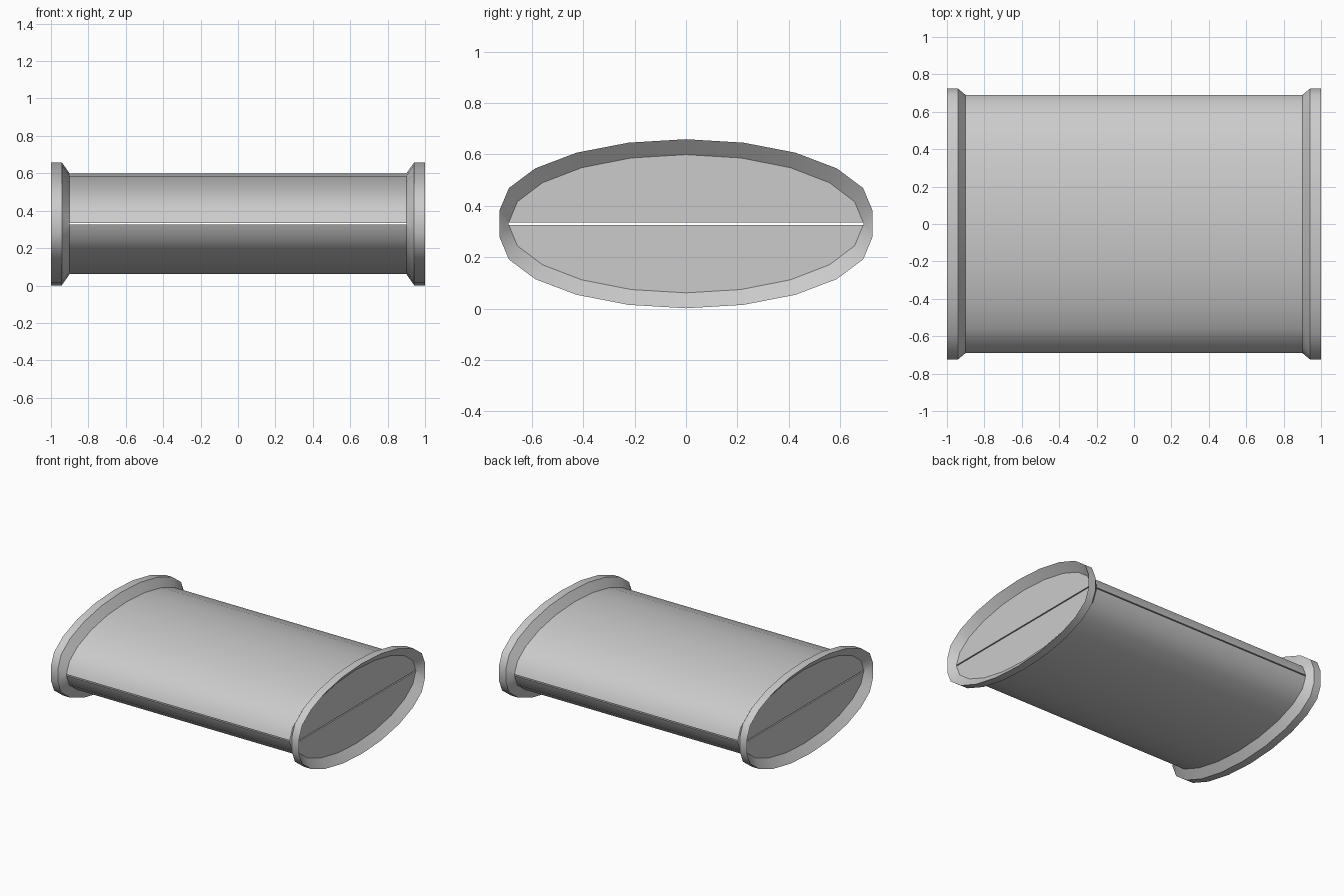
import bpy, bmesh, math

if "Cube" in bpy.data.objects:
    bpy.data.objects.remove(bpy.data.objects["Cube"])

CZ = 0.33      # height of the split line
SEG = 10       # segments per half ellipse


def arc(ry, rz, offset, side):
    """Half ellipse in (y, z), lifted away from the split line."""
    pts = []
    for i in range(SEG + 1):
        a = math.pi * i / SEG
        pts.append((side * ry * math.cos(a), CZ + side * (offset + rz * math.sin(a))))
    return pts


def finish(name, bm):
    bmesh.ops.recalc_face_normals(bm, faces=bm.faces)
    me = bpy.data.meshes.new(name)
    bm.to_mesh(me)
    bm.free()
    ob = bpy.data.objects.new(name, me)
    bpy.context.collection.objects.link(ob)
    bpy.ops.object.select_all(action='DESELECT')
    ob.select_set(True)
    bpy.context.view_layer.objects.active = ob
    bpy.ops.object.shade_smooth_by_angle(angle=math.radians(31))


def bridge(bm, a, b):
    n = len(a)
    for i in range(n):
        j = (i + 1) % n
        bm.faces.new((a[i], a[j], b[j], b[i]))


def body_half(name, side):
    bm = bmesh.new()
    pts = arc(0.69, 0.265, 0.004, side)
    ends = [[bm.verts.new((x, y, z)) for y, z in pts] for x in (-0.95, 0.95)]
    bridge(bm, *ends)
    for e in ends:
        bm.faces.new(e)
    finish(name, bm)


def flange(name, sx):
    inner = arc(0.69, 0.265, 0.004, 1) + arc(0.69, 0.265, 0.004, -1)
    outer = arc(0.725, 0.275, 0.054, 1) + arc(0.725, 0.275, 0.054, -1)
    bm = bmesh.new()
    profile = ((0.9, inner), (0.942, outer), (1.0, outer), (0.95, inner))
    loops = [[bm.verts.new((sx * x, y, z)) for y, z in pts] for x, pts in profile]
    for a, b in zip(loops, loops[1:]):
        bridge(bm, a, b)
    bridge(bm, loops[-1], loops[0])
    finish(name, bm)


# Two D-shaped halves with a thin slit between them
body_half("upper_body", 1)
body_half("lower_body", -1)

# Flared rims with recessed end faces
flange("right_flange", 1)
flange("left_flange", -1)
